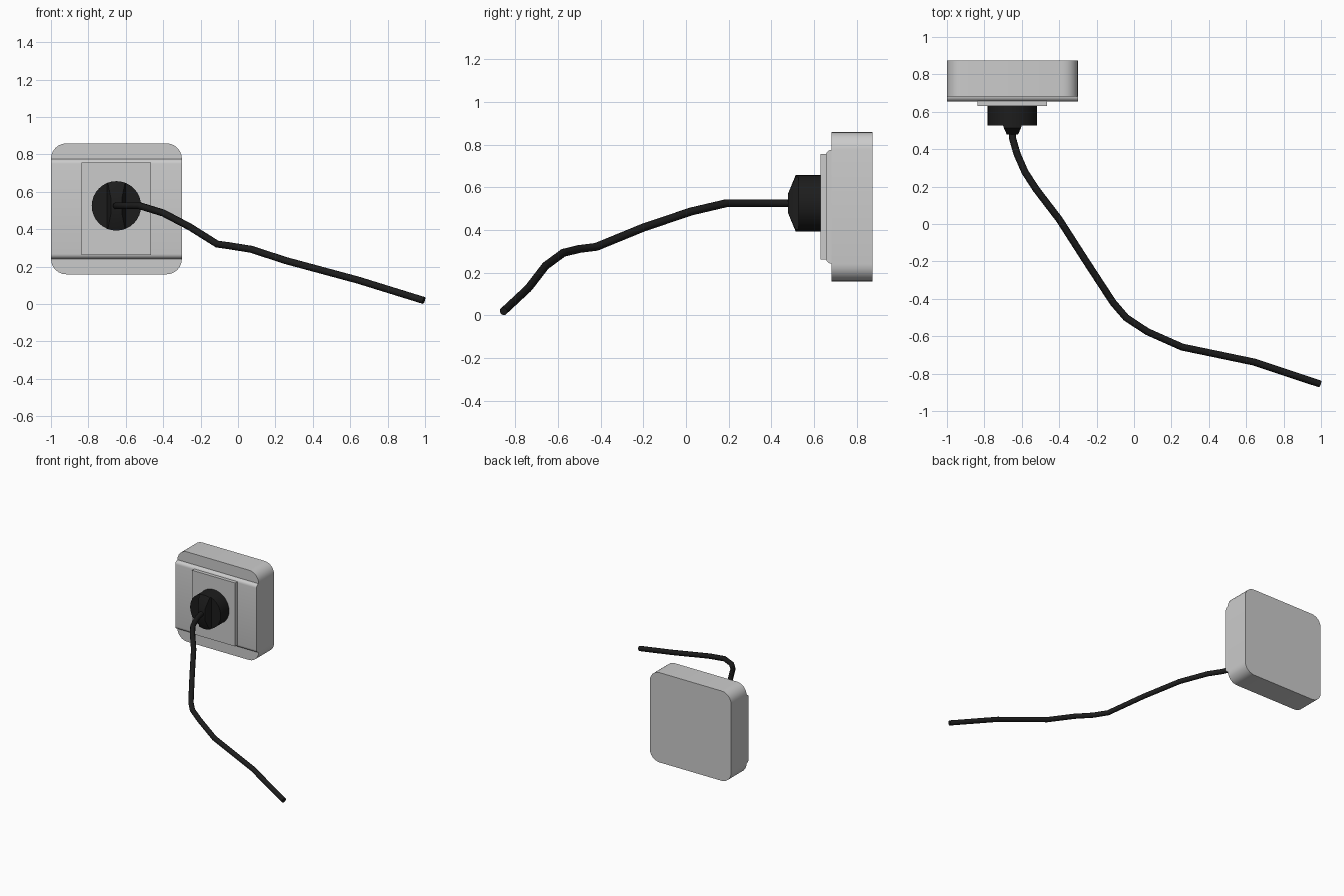
import bpy
import bmesh
from math import sin, cos, pi, asin, radians

if "Cube" in bpy.data.objects:
    bpy.data.objects.remove(bpy.data.objects["Cube"])

CX, CZ = -0.65, 0.509          # housing centre
PZ = 0.525                     # plug axis height

black = bpy.data.materials.new("black_rubber")
black.diffuse_color = (0.012, 0.012, 0.012, 1)
black.use_nodes = True
black.node_tree.nodes["Principled BSDF"].inputs["Base Color"].default_value = black.diffuse_color


def finish(ob, mat=None, angle=35):
    if mat:
        ob.data.materials.append(mat)
    bpy.ops.object.select_all(action='DESELECT')
    ob.select_set(True)
    bpy.context.view_layer.objects.active = ob
    bpy.ops.object.shade_smooth_by_angle(angle=radians(angle))


def loft(name, rings, mat=None):
    """Closed solid through rings of equal point count."""
    bm = bmesh.new()
    vs = [[bm.verts.new(p) for p in ring] for ring in rings]
    n = len(vs[0])
    for a, b in zip(vs, vs[1:]):
        for i in range(n):
            j = (i + 1) % n
            bm.faces.new((a[i], a[j], b[j], b[i]))
    bm.faces.new(vs[0])
    bm.faces.new(vs[-1])
    bmesh.ops.recalc_face_normals(bm, faces=bm.faces)
    me = bpy.data.meshes.new(name)
    bm.to_mesh(me)
    bm.free()
    ob = bpy.data.objects.new(name, me)
    bpy.context.collection.objects.link(ob)
    finish(ob, mat)
    return ob


def arc(cx, cy, r, a0, a1, n):
    return [(cx + r * cos(a0 + (a1 - a0) * i / n),
             cy + r * sin(a0 + (a1 - a0) * i / n)) for i in range(n + 1)]


def rounded(hw, hh, r, n=6):
    pts = []
    for k, (sx, sy) in enumerate([(1, 1), (-1, 1), (-1, -1), (1, -1)]):
        pts += arc(sx * (hw - r), sy * (hh - r), r, k * pi / 2, (k + 1) * pi / 2, n)
    return pts


# wall box with rounded corners
box = rounded(0.35, 0.35, 0.082)
loft("wall_box", [[(CX + u, y, CZ + v) for u, v in box] for y in (0.682, 0.873)])

# front cover: rounded top and bottom edges, full width
R = 0.026
prof = ([(0.684, 0.242)] + arc(0.656 + R, 0.242 + R, R, 1.5 * pi, pi, 5)
        + arc(0.656 + R, 0.776 - R, R, pi, 0.5 * pi, 5) + [(0.684, 0.776)])
loft("cover_plate", [[(x, y, z) for y, z in prof] for x in (-1.0, -0.3)])

# raised socket insert
ins = [(-0.837, 0.262), (-0.465, 0.262), (-0.465, 0.757), (-0.837, 0.757)]
loft("socket_insert", [[(x, y, z) for x, z in ins] for y in (0.63, 0.66)])

# plug body
PR = 0.132
circle = arc(0, 0, PR, 0, 2 * pi, 32)[:-1]
loft("plug_body", [[(CX + u, y, PZ + v) for u, v in circle] for y in (0.527, 0.635)], black)

# tapering grip ridge across the plug face
def ridge(y, hw, hh):
    a = asin(hw / PR)
    pts = arc(0, 0, PR, pi / 2 - a, pi / 2 + a, 4)
    pts += [(-u, -v) for u, v in pts]
    return [(CX + u, y, PZ + v * hh / PR) for u, v in pts]

loft("plug_grip", [ridge(0.535, 0.053, PR), ridge(0.514, 0.046, PR),
                   ridge(0.478, 0.03, 0.045)], black)

# cable
path = [(-0.65, 0.50, 0.525), (-0.65, 0.46, 0.525), (-0.625, 0.374, 0.525),
        (-0.583, 0.278, 0.525), (-0.524, 0.187, 0.525), (-0.40, 0.025, 0.487),
        (-0.257, -0.198, 0.412), (-0.112, -0.42, 0.321), (-0.043, -0.50, 0.311),
        (0.07, -0.575, 0.293), (0.257, -0.658, 0.232), (0.642, -0.738, 0.128),
        (0.994, -0.855, 0.019)]
cu = bpy.data.curves.new("cable", 'CURVE')
cu.dimensions = '3D'
cu.bevel_depth = 0.019
cu.bevel_resolution = 3
cu.use_fill_caps = True
sp = cu.splines.new('POLY')
sp.points.add(len(path) - 1)
for p, co in zip(sp.points, path):
    p.co = (*co, 1)
cable = bpy.data.objects.new("cable", cu)
bpy.context.collection.objects.link(cable)
bpy.ops.object.select_all(action='DESELECT')
cable.select_set(True)
bpy.context.view_layer.objects.active = cable
bpy.ops.object.convert(target='MESH')
finish(bpy.context.object, black, 40)
